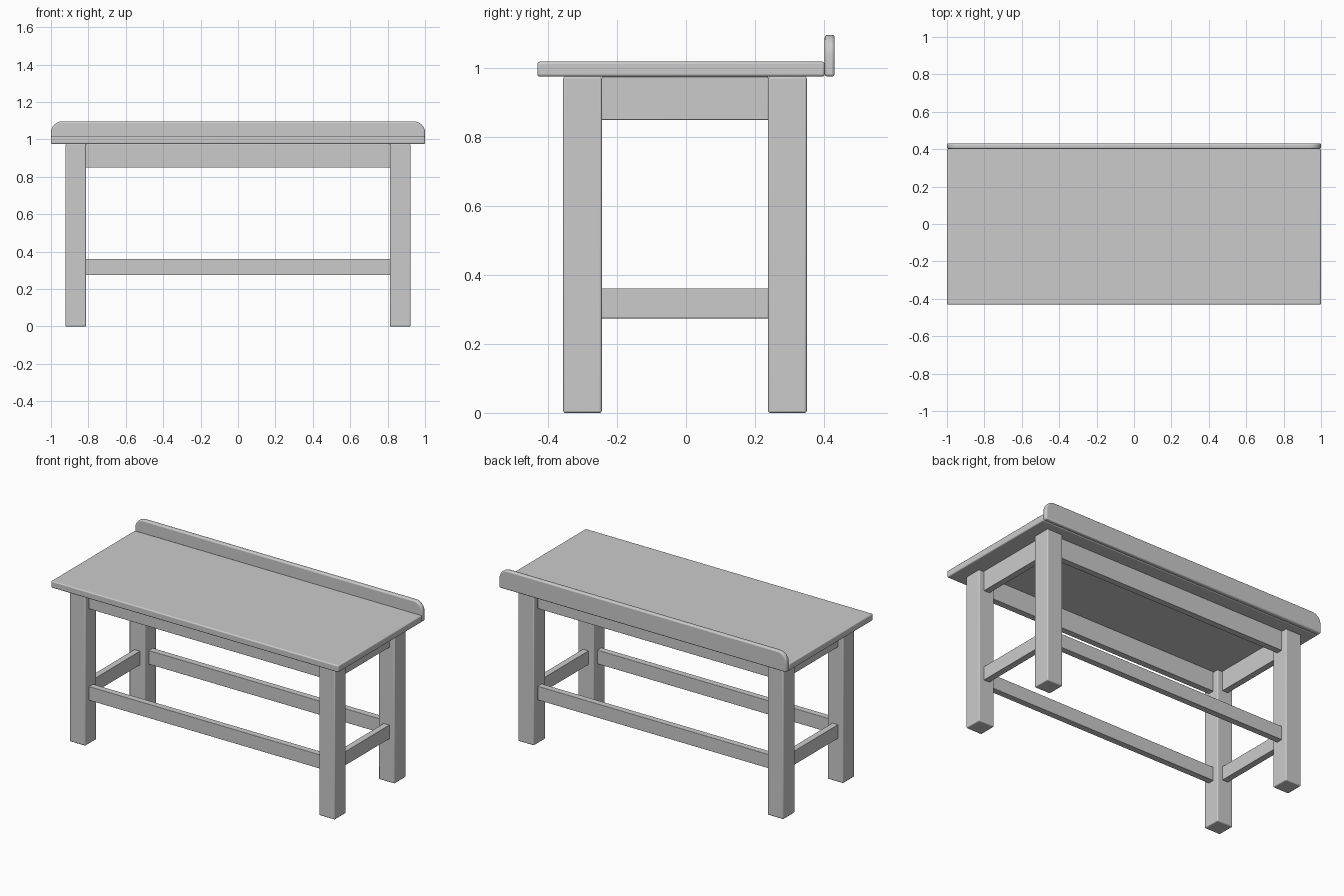
import bpy, bmesh, math

if "Cube" in bpy.data.objects:
    bpy.data.objects.remove(bpy.data.objects["Cube"])


def finish(ob, bevel, segments=3):
    if bevel:
        m = ob.modifiers.new("Bevel", "BEVEL")
        m.width = bevel
        m.segments = segments
        m.limit_method = "ANGLE"
        m.angle_limit = math.radians(40)
    bpy.ops.object.select_all(action="DESELECT")
    ob.select_set(True)
    bpy.context.view_layer.objects.active = ob
    bpy.ops.object.shade_smooth_by_angle(angle=math.radians(35))


def prism(name, outline, y0, y1, bevel):
    """Extrude an x-z outline from y0 to y1."""
    bm = bmesh.new()
    face = bm.faces.new([bm.verts.new((x, y0, z)) for x, z in outline])
    ext = bmesh.ops.extrude_face_region(bm, geom=[face])["geom"]
    verts = [v for v in ext if isinstance(v, bmesh.types.BMVert)]
    bmesh.ops.translate(bm, verts=verts, vec=(0, y1 - y0, 0))
    bmesh.ops.recalc_face_normals(bm, faces=bm.faces)
    me = bpy.data.meshes.new(name)
    bm.to_mesh(me)
    bm.free()
    ob = bpy.data.objects.new(name, me)
    bpy.context.collection.objects.link(ob)
    finish(ob, bevel)
    return ob


def box(name, x, y, z, bevel):
    outline = [(x[0], z[0]), (x[1], z[0]), (x[1], z[1]), (x[0], z[1])]
    return prism(name, outline, y[0], y[1], bevel)


UNDER = 0.975          # underside of the top
LX = 0.868             # leg centre in x
LEG_Y = {"front": -0.3, "back": 0.294}
HX, HY = 0.055, 0.056  # leg half sizes
T = 0.02               # rail half thickness

# Tabletop
box("tabletop", (-1, 1), (-0.431, 0.402), (UNDER, 1.018), 0.007)

# Back lip with rounded upper corners
R, TOP = 0.06, 1.096
lip = [(-1, UNDER), (1, UNDER)]
for cx, start in ((1 - R, 0), (R - 1, 90)):
    for i in range(9):
        a = math.radians(start + i * 90 / 8)
        lip.append((cx + R * math.cos(a), TOP - R + R * math.sin(a)))
prism("back_lip", lip, 0.402, 0.431, 0.008)

# Legs
for side, s in (("left", -1), ("right", 1)):
    for end, y in LEG_Y.items():
        box(f"{end}_{side}_leg", (s * LX - HX, s * LX + HX),
            (y - HY, y + HY), (0, UNDER), 0.006)

# Aprons under the top and lower stretchers
for part, z in (("apron", (0.849, UNDER)), ("stretcher", (0.274, 0.361))):
    for end, y in LEG_Y.items():
        box(f"{end}_{part}", (-LX + HX, LX - HX), (y - T, y + T), z, 0.002)
    for side, s in (("left", -1), ("right", 1)):
        box(f"{side}_{part}", (s * LX - T, s * LX + T),
            (LEG_Y["front"] + HY, LEG_Y["back"] - HY), z, 0.002)
